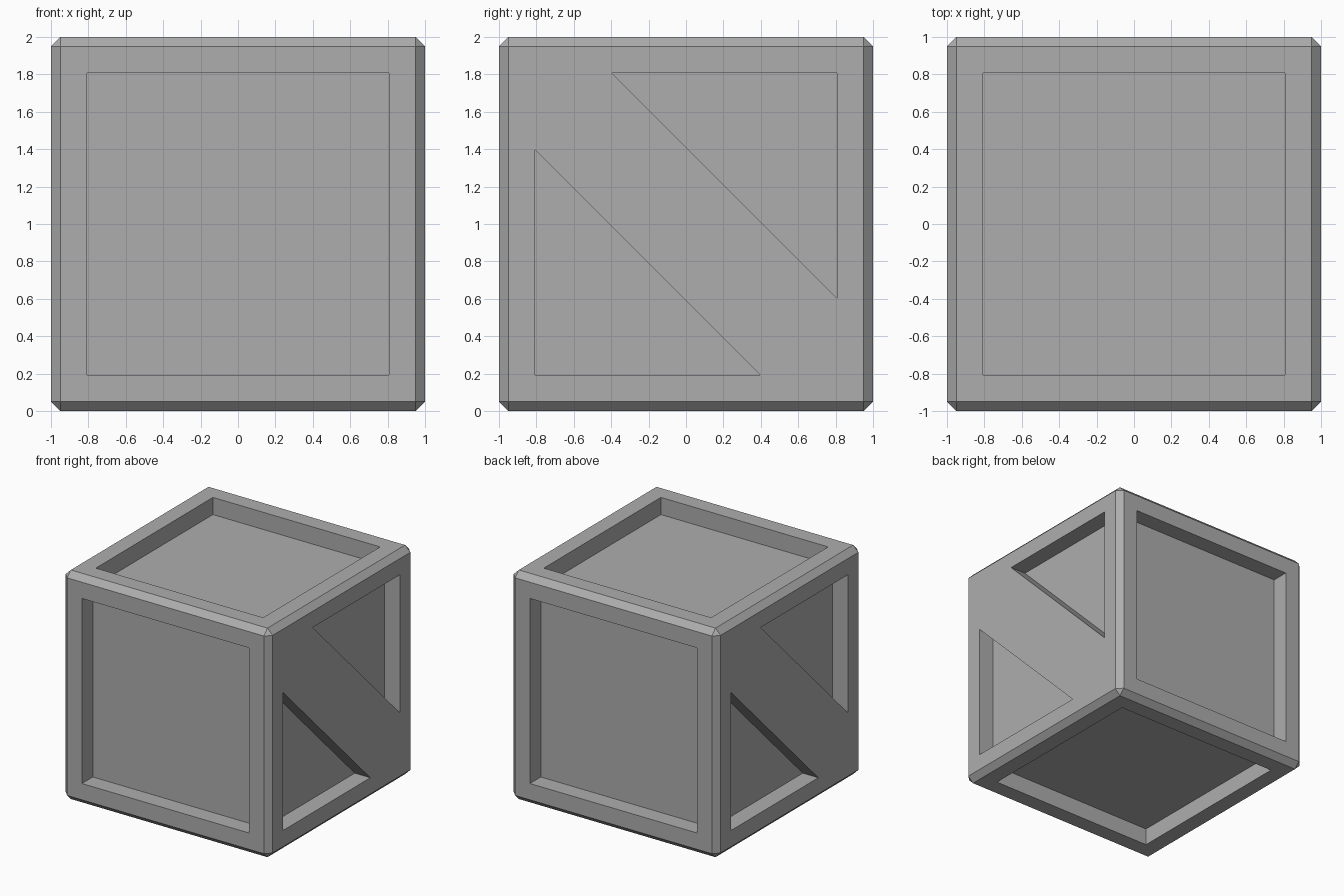
import bpy
import bmesh
from mathutils import Vector

CHAMFER, FRAME, DEPTH, BRACE = 0.05, 0.142, 0.15, 0.41

if "Cube" in bpy.data.objects:
    bpy.data.objects.remove(bpy.data.objects["Cube"], do_unlink=True)

grey = bpy.data.materials.new("plain_grey")
grey.use_nodes = True
colour = (0.42, 0.42, 0.42, 1)
grey.diffuse_color = colour
grey.node_tree.nodes["Principled BSDF"].inputs["Base Color"].default_value = colour


def recess(bm, face):
    """Push one face straight into the crate, leaving side walls."""
    offset = -face.normal * DEPTH
    new = bmesh.ops.extrude_face_region(bm, geom=[face])["geom"]
    verts = [g for g in new if isinstance(g, bmesh.types.BMVert)]
    bmesh.ops.translate(bm, vec=offset, verts=verts)
    if face.is_valid:
        bm.faces.remove(face)


# Chamfered block
bm = bmesh.new()
bmesh.ops.create_cube(bm, size=2)
bmesh.ops.bevel(bm, geom=bm.edges[:], offset=CHAMFER, segments=1,
                affect="EDGES", clamp_overlap=True)
bm.normal_update()

# Frame around every panel
panels = [f for f in bm.faces if f.calc_area() > 1]
bmesh.ops.inset_individual(bm, faces=panels, thickness=FRAME, use_even_offset=True)
bm.normal_update()

for panel in panels:
    side = round(panel.normal.x)
    if side == 0:
        # Full square panel
        recess(bm, panel)
        continue
    # Diagonal brace with a triangular panel on each side of it
    across = Vector((0, side, 1)).normalized()
    pieces = [panel]
    for sign in (-1, 1):
        geom = set(pieces)
        for f in pieces:
            geom.update(f.edges, f.verts)
        cut = bmesh.ops.bisect_plane(bm, geom=list(geom), dist=1e-5,
                                     plane_co=(0, 0, sign * BRACE), plane_no=across)
        pieces = [g for g in cut["geom"] if isinstance(g, bmesh.types.BMFace)]
    bm.normal_update()
    for piece in [f for f in pieces if len(f.verts) == 3]:
        recess(bm, piece)

# Stand it on the ground
bmesh.ops.translate(bm, vec=(0, 0, 1), verts=bm.verts[:])
bmesh.ops.recalc_face_normals(bm, faces=bm.faces[:])
mesh = bpy.data.meshes.new("crate")
bm.to_mesh(mesh)
bm.free()
mesh.materials.append(grey)
crate = bpy.data.objects.new("crate", mesh)
bpy.context.collection.objects.link(crate)
